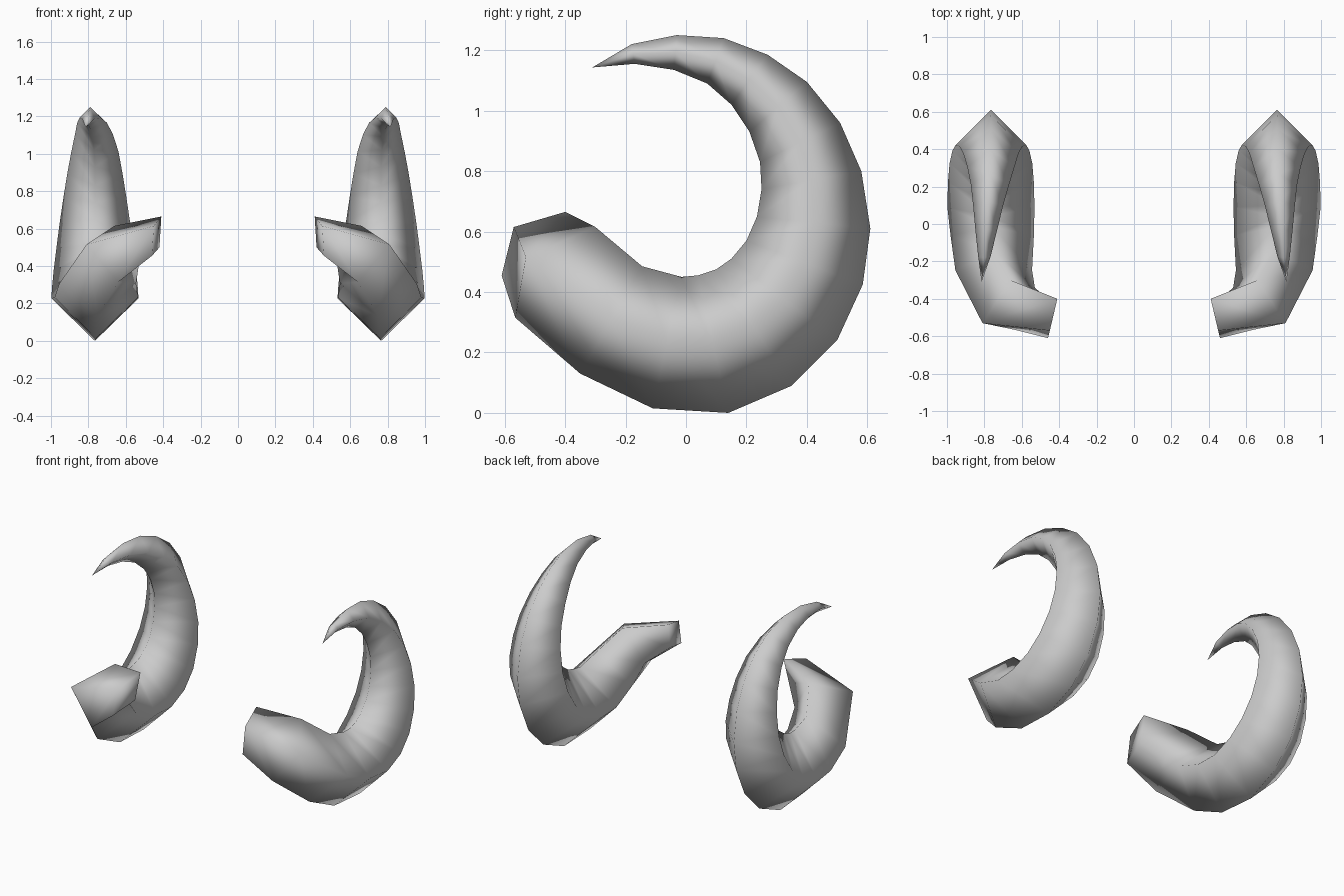
import bpy, bmesh
from mathutils import Vector

# Side profile, tip to base: (outer y, outer z, inner y, inner z, centre x)
PROFILE = [
    (-0.18, 1.22, -0.17, 1.155, 0.80), (-0.03, 1.25, -0.04, 1.135, 0.79),
    (0.125, 1.24, 0.07, 1.09, 0.78), (0.27, 1.185, 0.15, 1.02, 0.77),
    (0.40, 1.095, 0.21, 0.93, 0.765), (0.51, 0.96, 0.245, 0.83, 0.765),
    (0.58, 0.80, 0.25, 0.74, 0.765), (0.61, 0.61, 0.235, 0.65, 0.765),
    (0.585, 0.425, 0.20, 0.57, 0.765), (0.50, 0.24, 0.15, 0.51, 0.765),
    (0.35, 0.09, 0.10, 0.475, 0.765), (0.14, 0.0, 0.04, 0.455, 0.765),
    (-0.11, 0.015, -0.015, 0.45, 0.758), (-0.35, 0.13, -0.145, 0.485, 0.75),
]
TIP = (0.815, -0.31, 1.143)
# Base rings turn inwards: outer, right, inner, left corner
BASE = [
    [(0.64, -0.565, 0.315), (0.81, -0.53, 0.515), (0.66, -0.30, 0.615), (0.53, -0.34, 0.41)],
    [(0.46, -0.61, 0.455), (0.45, -0.57, 0.615), (0.41, -0.40, 0.665), (0.42, -0.44, 0.50)],
]


def diamond(oy, oz, iy, iz, x):
    """Four-sided section with ridges outside, inside and on both flanks."""
    outer, inner = Vector((x, oy, oz)), Vector((x, iy, iz))
    mid, side = (outer + inner) / 2, Vector(((outer - inner).length / 2, 0, 0))
    return [outer, mid + side, inner, mid - side]


def make_horn(name, sign):
    bm = bmesh.new()
    vert = lambda p: bm.verts.new((p[0] * sign, p[1], p[2]))
    tip = vert(TIP)
    rings = [[vert(p) for p in r] for r in [diamond(*s) for s in PROFILE] + BASE]
    for k in range(4):
        n = (k + 1) % 4
        bm.faces.new((tip, rings[0][k], rings[0][n]))
        for a, b in zip(rings, rings[1:]):
            bm.faces.new((a[k], b[k], b[n], a[n]))
    bm.faces.new(rings[-1])
    bmesh.ops.recalc_face_normals(bm, faces=bm.faces[:])
    for f in bm.faces:
        f.smooth = True
    mesh = bpy.data.meshes.new(name)
    bm.to_mesh(mesh)
    bm.free()
    bpy.context.collection.objects.link(bpy.data.objects.new(name, mesh))


# Mirrored pair of curled horns
make_horn("right_horn", 1)
make_horn("left_horn", -1)
